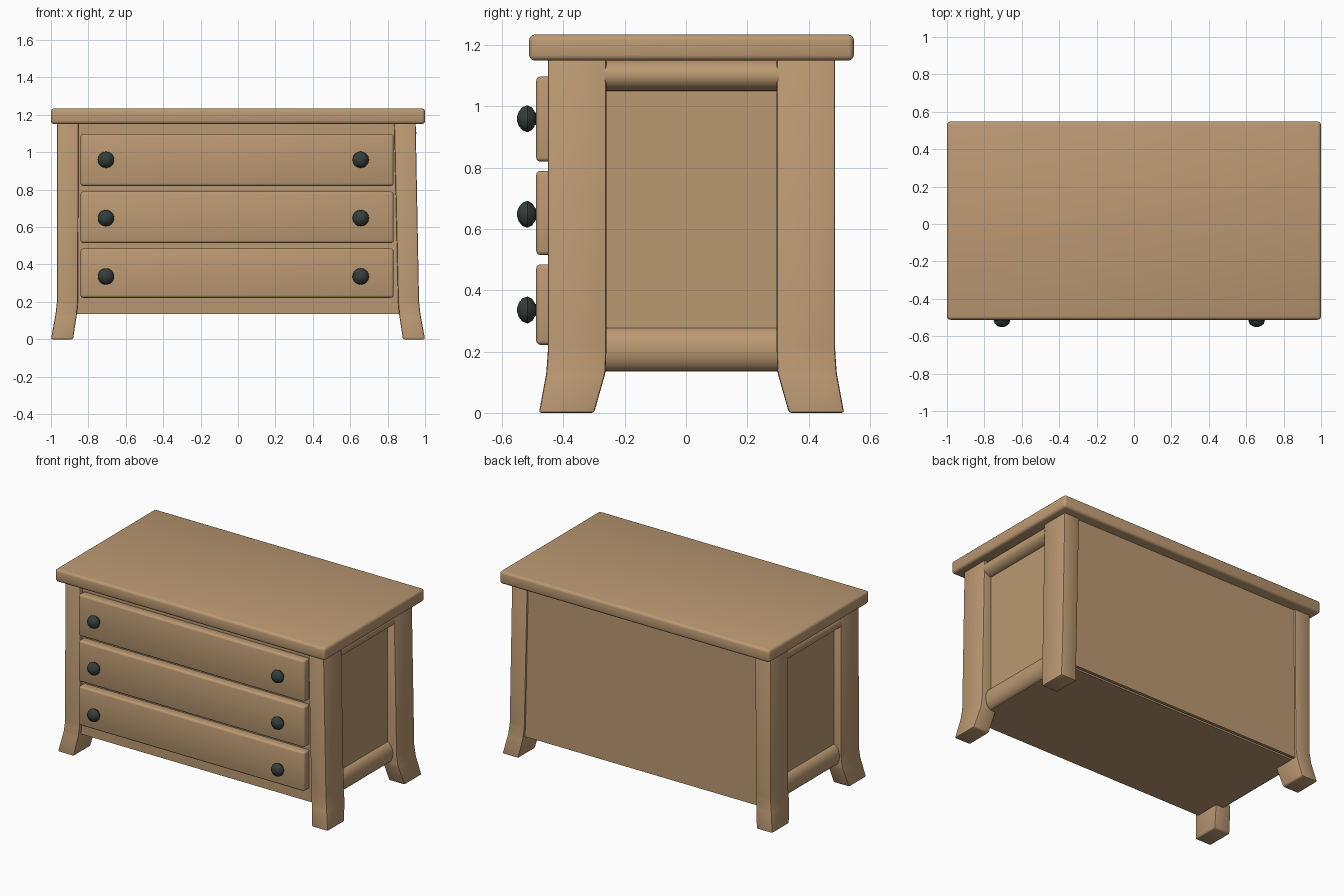
import bpy, bmesh, math

if "Cube" in bpy.data.objects:
    bpy.data.objects.remove(bpy.data.objects["Cube"])


def material(name, rgb):
    m = bpy.data.materials.new(name)
    m.diffuse_color = (*rgb, 1)
    m.use_nodes = True
    m.node_tree.nodes["Principled BSDF"].inputs["Base Color"].default_value = m.diffuse_color
    return m


WOOD = material("warm wood", (0.50, 0.32, 0.17))
DARK = material("dark metal", (0.035, 0.048, 0.045))
YC = 0.018  # middle of the leg layout in y


def finish(bm, name, mat, bevel=0, segs=2):
    if bevel:
        bmesh.ops.bevel(bm, geom=bm.edges[:], offset=bevel, segments=segs,
                        profile=0.5, affect='EDGES')
    bmesh.ops.recalc_face_normals(bm, faces=bm.faces[:])
    me = bpy.data.meshes.new(name)
    bm.to_mesh(me)
    bm.free()
    me.materials.append(mat)
    for p in me.polygons:
        p.use_smooth = True
    me.set_sharp_from_angle(angle=math.radians(40))
    ob = bpy.data.objects.new(name, me)
    bpy.context.collection.objects.link(ob)
    return ob


def loft(rings, name, mat, bevel=0, segs=2):
    """Skin between equal-length closed rings and cap both ends."""
    bm = bmesh.new()
    vs = [[bm.verts.new(p) for p in r] for r in rings]
    n = len(rings[0])
    for a, b in zip(vs, vs[1:]):
        for i in range(n):
            j = (i + 1) % n
            bm.faces.new((a[i], a[j], b[j], b[i]))
    bm.faces.new(vs[0][::-1])
    bm.faces.new(vs[-1])
    return finish(bm, name, mat, bevel, segs)


def rect(x0, x1, y0, y1, z):
    return [(x0, y0, z), (x1, y0, z), (x1, y1, z), (x0, y1, z)]


def box(name, x0, x1, y0, y1, z0, z1, bevel=0, segs=2):
    return loft([rect(x0, x1, y0, y1, z0), rect(x0, x1, y0, y1, z1)],
                name, WOOD, bevel, segs)


# Table top
box("top_board", -1.0, 1.0, -0.512, 0.548, 1.15, 1.235, 0.018, 3)

# Carcass behind the drawers, and back board
box("carcass", -0.913, 0.90, -0.43, 0.44, 0.135, 1.155)
box("back_board", -0.88, 0.87, 0.455, 0.475, 0.135, 1.155)

# Legs with outward flaring feet: (z, inner x, outer x, inner y, outer y)
for sx, side in ((-1, "left"), (1, "right")):
    top = (0.852, 0.967) if sx < 0 else (0.835, 0.950)
    sections = [(0.0, 0.882, 1.0, 0.318, 0.498),
                (0.13, 0.862, 0.976, 0.281, 0.474),
                (0.20, 0.856, 0.968, 0.278, 0.469),
                (1.155, *top, 0.278, 0.469)]
    for sy, end in ((-1, "front"), (1, "back")):
        rings = [rect(sx * a, sx * b, YC + sy * c, YC + sy * d, z)
                 for z, a, b, c, d in sections]
        loft(rings, f"{end}_{side}_leg", WOOD, 0.008, 2)

    # Rounded rails across the side, above and below the panel
    base = 0.89 if sx > 0 else 0.905
    for label, z0, z1, y0, y1, depth in (
            ("lower", 0.135, 0.28, -0.27, 0.305, 0.05),
            ("upper", 1.05, 1.155, -0.266, 0.304, 0.064)):
        zc, h = (z0 + z1) / 2, (z1 - z0) / 2
        arc = [(base + depth * math.sin(math.pi * i / 10),
                zc - h * math.cos(math.pi * i / 10)) for i in range(11)]
        loft([[(sx * x, y, z) for x, z in arc] for y in (y0, y1)],
             f"{side}_{label}_rail", WOOD)

# Drawers and knobs
KNOB = [(-0.478, 0.018), (-0.492, 0.020), (-0.502, 0.036), (-0.517, 0.044),
        (-0.534, 0.038), (-0.546, 0.023), (-0.551, 0.008)]
for i, (z0, z1, zk) in enumerate(((0.222, 0.485, 0.336),
                                  (0.515, 0.79, 0.648),
                                  (0.82, 1.098, 0.96))):
    box(f"drawer_{i + 1}", -0.842, 0.832, -0.489, -0.425, z0, z1, 0.014, 3)
    for x, side in ((-0.706, "left"), (0.656, "right")):
        rings = [[(x + r * math.cos(math.tau * k / 16), y,
                   zk + r * math.sin(math.tau * k / 16)) for k in range(16)]
                 for y, r in KNOB]
        loft(rings, f"drawer_{i + 1}_{side}_knob", DARK)
